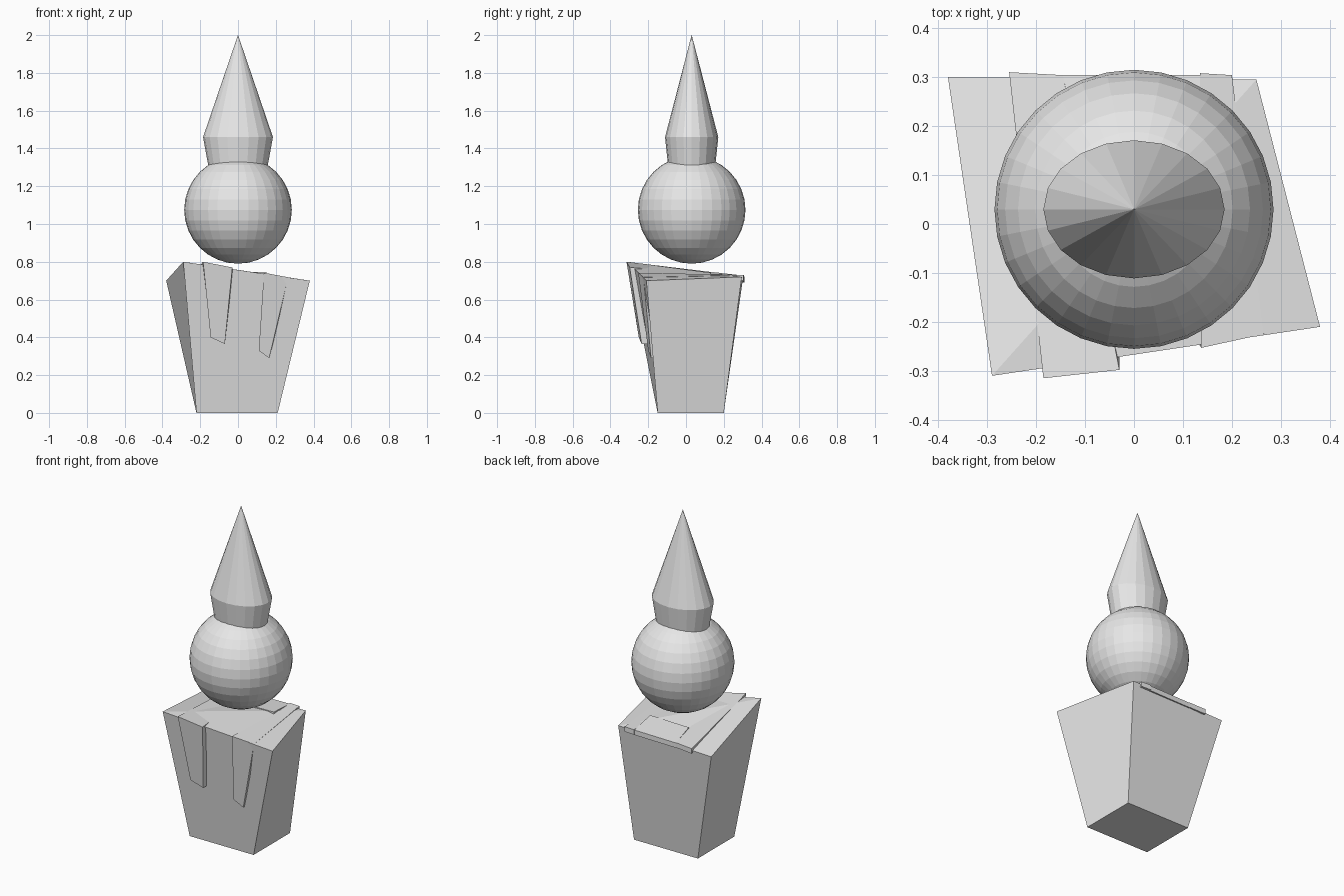
import bpy
import bmesh
import math
from mathutils import Vector

old = bpy.data.objects.get("Cube")
if old:
    bpy.data.objects.remove(old, do_unlink=True)

grey = bpy.data.materials.new("plain_grey")
grey.use_nodes = True
COLOUR = (0.8, 0.8, 0.8, 1)
grey.diffuse_color = COLOUR
grey.node_tree.nodes["Principled BSDF"].inputs["Base Color"].default_value = COLOUR


def finish(name, bm):
    """Turn a bmesh into a flat shaded grey object."""
    bmesh.ops.recalc_face_normals(bm, faces=bm.faces)
    mesh = bpy.data.meshes.new(name)
    bm.to_mesh(mesh)
    bm.free()
    mesh.materials.append(grey)
    obj = bpy.data.objects.new(name, mesh)
    bpy.context.collection.objects.link(obj)
    return obj


def loft(name, rings, split_top=False):
    """Skin equal rings of points and cap both ends."""
    bm = bmesh.new()
    loops = [[bm.verts.new(p) for p in ring] for ring in rings]
    n = len(loops[0])
    for a, b in zip(loops, loops[1:]):
        for i in range(n):
            j = (i + 1) % n
            bm.faces.new((a[i], a[j], b[j], b[i]))
    bm.faces.new(loops[0])
    last = loops[-1]
    if split_top:
        bm.faces.new(last[:3])
        bm.faces.new((last[0], last[2], last[3]))
    else:
        bm.faces.new(last)
    return finish(name, bm)


def strap(name, stations):
    """Folded slab: each station is left point, right point, inward offset."""
    rings = []
    for left, right, inward in stations:
        a, b, d = Vector(left), Vector(right), Vector(inward)
        rings.append([a, b, b + d, a + d])
    return loft(name, rings)


# Uneven flared block, its top folded along a diagonal ridge
loft("body_block", [
    [(-0.22, -0.15, 0), (0.21, -0.15, 0), (0.21, 0.2, 0), (-0.22, 0.2, 0)],
    [(-0.29, -0.31, 0.80), (0.38, -0.21, 0.70), (0.25, 0.295, 0.72), (-0.38, 0.30, 0.70)],
], split_top=True)

# Two straps lying over the top and hanging down the front
FOLD = (0, 0.06, -0.05)
HANG = (0, 0.06, 0)
BACK = (0, 0, -0.03)
strap("right_strap", [
    [(-0.145, -0.25, 0.40), (-0.07, -0.235, 0.365), HANG],
    [(-0.185, -0.315, 0.80), (-0.03, -0.298, 0.77), FOLD],
    [(-0.255, 0.31, 0.72), (-0.145, 0.304, 0.725), BACK],
])
strap("left_strap", [
    [(0.11, -0.20, 0.33), (0.165, -0.185, 0.29), HANG],
    [(0.137, -0.253, 0.742), (0.265, -0.225, 0.718), FOLD],
    [(0.135, 0.308, 0.73), (0.20, 0.304, 0.73), BACK],
])

# Plate joining the straps at the back
strap("back_bridge", [
    [(-0.11, 0.13, 0.742), (0.15, 0.13, 0.747), BACK],
    [(-0.145, 0.304, 0.723), (0.137, 0.304, 0.727), BACK],
])

# Faceted ball
CENTRE_Y = 0.03
bm = bmesh.new()
bmesh.ops.create_uvsphere(bm, u_segments=32, v_segments=16, radius=0.285)
bmesh.ops.translate(bm, vec=(0, CENTRE_Y, 1.075), verts=bm.verts)
finish("ball", bm)


# Oval collar and pointed cone
def oval(rx, ry, z, sides=20):
    turns = [2 * math.pi * i / sides for i in range(sides)]
    return [(rx * math.cos(t), CENTRE_Y + ry * math.sin(t), z) for t in turns]


loft("collar", [oval(0.152, 0.122, 1.28), oval(0.185, 0.141, 1.46)])
loft("pointed_cone", [oval(0.185, 0.141, 1.46), oval(0.0005, 0.0005, 2.0)])
